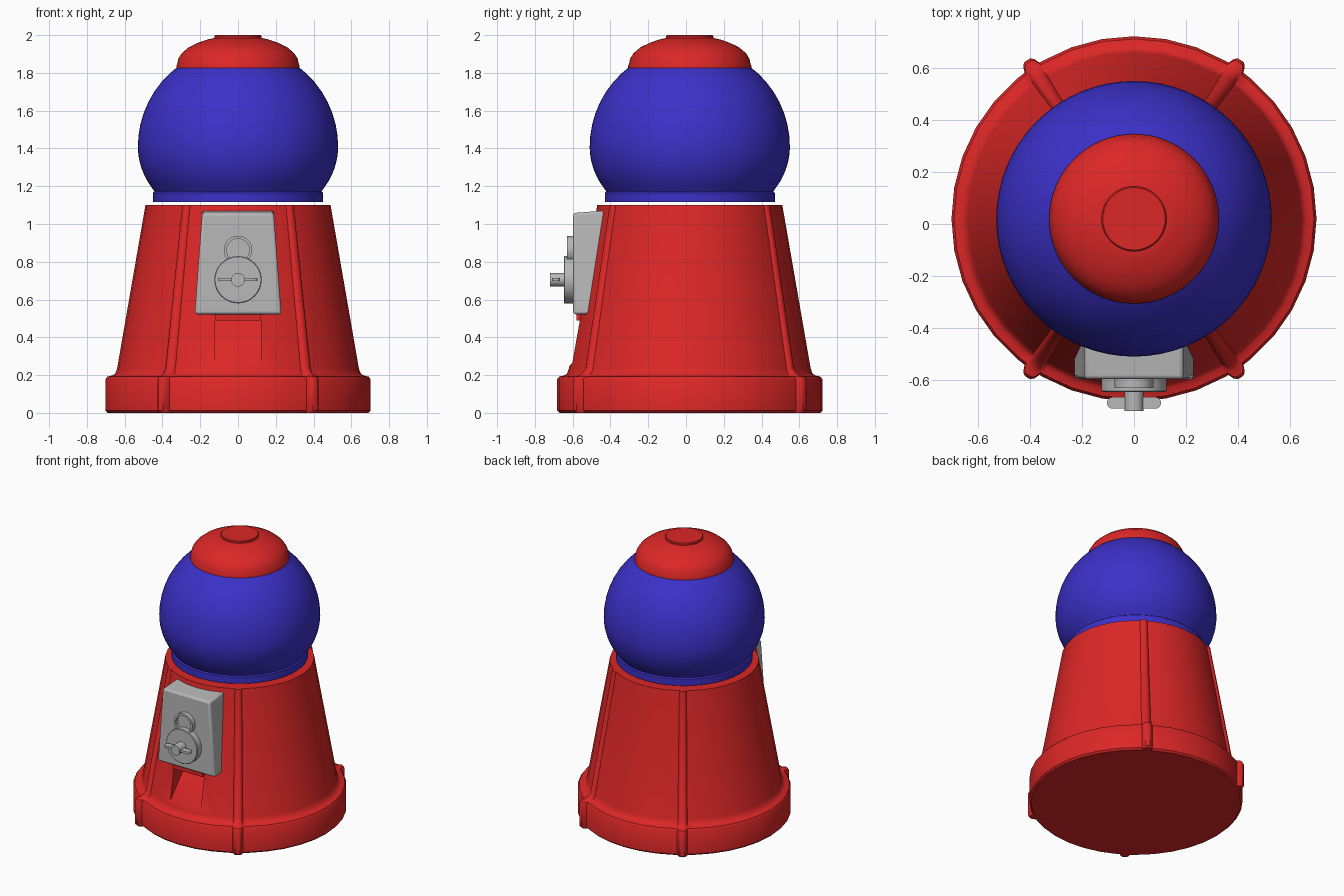
import bpy, bmesh, math
from mathutils import Matrix, Vector

if "Cube" in bpy.data.objects:
    bpy.data.objects.remove(bpy.data.objects["Cube"])

CY = 0.02  # axis of the machine in y


def mat(name, c):
    m = bpy.data.materials.new(name)
    m.diffuse_color = (*c, 1)
    m.use_nodes = True
    m.node_tree.nodes["Principled BSDF"].inputs["Base Color"].default_value = m.diffuse_color
    return m


RED = mat("red", (0.72, 0.02, 0.02))
BLUE = mat("blue", (0.045, 0.03, 0.58))
GREY = mat("silver grey", (0.48, 0.48, 0.48))


def finish(name, bm, material, bevel=0):
    bmesh.ops.recalc_face_normals(bm, faces=bm.faces[:])
    me = bpy.data.meshes.new(name)
    bm.to_mesh(me)
    bm.free()
    ob = bpy.data.objects.new(name, me)
    bpy.context.collection.objects.link(ob)
    me.materials.append(material)
    if bevel:
        b = ob.modifiers.new("bevel", 'BEVEL')
        b.width, b.segments = bevel, 3
    return ob


def smooth(ob, angle=35):
    bpy.ops.object.select_all(action='DESELECT')
    ob.select_set(True)
    bpy.context.view_layer.objects.active = ob
    bpy.ops.object.shade_smooth_by_angle(angle=math.radians(angle))


def lathe(name, profile, material, angles, bump=lambda a, z: 0, axis_y=None):
    """Revolve (radius, z) points; axis_y=(z0) turns the axis to -y at height z0."""
    bm = bmesh.new()
    rings = [[bm.verts.new(((r + bump(a, z)) * math.cos(a), (r + bump(a, z)) * math.sin(a), z))
              for a in angles] for r, z in profile]
    n = len(angles)
    for lo, hi in zip(rings, rings[1:]):
        for i in range(n):
            bm.faces.new((lo[i], lo[(i + 1) % n], hi[(i + 1) % n], hi[i]))
    bm.faces.new(rings[0])
    bm.faces.new(rings[-1])
    if axis_y is None:
        bm.transform(Matrix.Translation((0, CY, 0)))
    else:
        bm.transform(Matrix.Translation((0, 0, axis_y)) @ Matrix.Rotation(math.radians(90), 4, 'X'))
    return finish(name, bm, material)


def even(n):
    return [2 * math.pi * i / n for i in range(n)]


def prism(name, yz, x_of, material, bevel=0):
    """Extrude a (y, z) outline sideways; x_of(z) gives the half width."""
    bm = bmesh.new()
    sides = [[bm.verts.new((s * x_of(z), y, z)) for y, z in yz] for s in (-1, 1)]
    n = len(yz)
    for i in range(n):
        j = (i + 1) % n
        bm.faces.new((sides[0][i], sides[0][j], sides[1][j], sides[1][i]))
    bm.faces.new(sides[0])
    bm.faces.new(sides[1])
    return finish(name, bm, material, bevel)


# Stand: ribbed cone with a wide foot
ribs = [math.radians(d) for d in (56, 124, 236, 304)]
offs = [(-2.8, 0), (-2.1, 0.6), (-1.2, 0.95), (0, 1), (1.2, 0.95), (2.1, 0.6), (2.8, 0)]
angles = [a for a in even(36) if min(abs(a - r) for r in ribs) > math.radians(3.4)]
angles = sorted(angles + [r + math.radians(o) for r in ribs for o, _ in offs])


def rib(a, z):
    d = min(math.degrees(abs(a - r)) for r in ribs)
    h = next((k for o, k in offs if abs(abs(o) - d) < 0.05), 0)
    return h * (0.034 if z < 0.21 else 0.016)


stand = lathe("stand", [(0.69, 0), (0.702, 0.012), (0.702, 0.178), (0.692, 0.192), (0.665, 0.198),
                        (0.65, 0.208), (0.64, 0.235), (0.49, 1.10)], RED, angles, rib)

# Sloping chute pocket cut in the stand front
cutter = prism("chute_cutter", [(-0.625, 0.24), (-0.40, 0.49), (-0.8, 0.49), (-0.8, 0.24)],
               lambda z: 0.122, RED)
cutter.hide_render = True
b = stand.modifiers.new("chute", 'BOOLEAN')
b.object, b.operation, b.solver = cutter, 'DIFFERENCE', 'EXACT'
bpy.context.view_layer.objects.active = stand
bpy.ops.object.modifier_apply(modifier="chute")
bpy.data.objects.remove(cutter)
smooth(stand, 40)

# Small hood over the chute
prism("chute_hood", [(-0.58, 0.49), (-0.58, 0.525), (-0.48, 0.525), (-0.48, 0.49)],
      lambda z: 0.122, RED)

# Globe with neck
globe = [(0.45, 1.117), (0.45, 1.165), (0.442, 1.172), (0.458, 1.195)]
for i in range(17):
    t = math.radians(-52 + i * 103 / 16)
    z = 1.41 + (0.43 if t > 0 else 0.24) * math.sin(t) / (math.sin(math.radians(51)) if t > 0 else 1)
    k = (z - 1.41) / (0.53 if t > 0 else 0.43)
    globe.append((0.53 * math.sqrt(max(0, 1 - k * k)), z))
smooth(lathe("globe", globe, BLUE, even(64)))

# Lid and button on top
smooth(lathe("lid", [(0.318, 1.82), (0.326, 1.824), (0.326, 1.838), (0.321, 1.85), (0.316, 1.875),
                     (0.297, 1.905), (0.26, 1.936), (0.21, 1.96), (0.16, 1.977), (0.125, 1.985)],
             RED, even(64)))
smooth(lathe("lid_button", [(0.125, 1.97), (0.125, 1.995), (0.12, 2.0)], RED, even(48)))

# Coin mechanism plate, tapered and wedge shaped
smooth(prism("coin_plate", [(-0.597, 0.522), (-0.597, 1.058), (-0.42, 1.072), (-0.50, 0.522)],
             lambda z: 0.23 - (z - 0.522) * 0.075, GREY, 0.014))

# Dial, coin ring with recessed centre, and shaft
smooth(lathe("dial", [(0.125, 0.58), (0.125, 0.642), (0.121, 0.646)], GREY, even(48), axis_y=0.705))
smooth(lathe("coin_ring", [(0.075, 0.58), (0.075, 0.63), (0.06, 0.63), (0.06, 0.607)],
             GREY, even(40), axis_y=0.862))
smooth(lathe("knob_shaft", [(0.036, 0.63), (0.036, 0.72)], GREY, even(32), axis_y=0.705))

# Flat turning handle with rounded ends
bm = bmesh.new()
outline = []
for s, start in ((1, -90), (-1, 90)):
    for i in range(9):
        a = math.radians(start + i * 22.5)
        outline.append((s * 0.083 + 0.021 * math.cos(a), -0.688 + 0.022 * math.sin(a)))
f = bm.faces.new([bm.verts.new((x, y, 0.697)) for x, y in outline])
r = bmesh.ops.extrude_face_region(bm, geom=[f])
bmesh.ops.translate(bm, vec=Vector((0, 0, 0.016)),
                    verts=[v for v in r["geom"] if isinstance(v, bmesh.types.BMVert)])
smooth(finish("knob_handle", bm, GREY))
